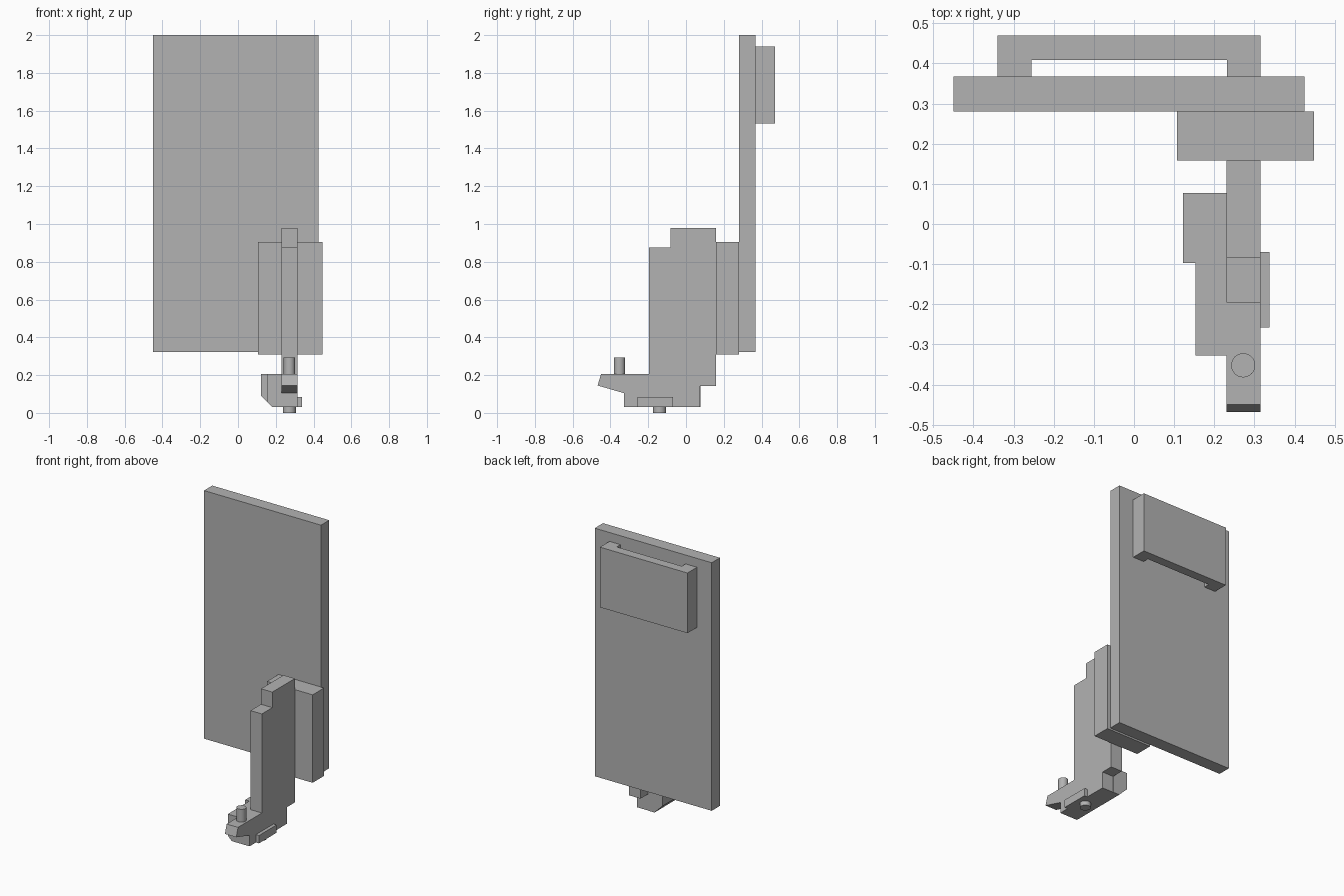
import bpy
import bmesh
from mathutils import Vector

cube = bpy.data.objects.get("Cube")
if cube:
    bpy.data.objects.remove(cube, do_unlink=True)

grey = bpy.data.materials.new("plain_grey")
grey.use_nodes = True
grey.diffuse_color = (0.45, 0.45, 0.45, 1)
grey.node_tree.nodes["Principled BSDF"].inputs["Base Color"].default_value = grey.diffuse_color


def extrude(name, profile, axis, lo, hi):
    """Extrude a 2D profile along an axis; profile holds the other two axes in order."""
    def place(a, b, t):
        co = [a, b]
        co.insert("xyz".index(axis), t)
        return Vector(co)

    bm = bmesh.new()
    face = bm.faces.new([bm.verts.new(place(a, b, lo)) for a, b in profile])
    grown = bmesh.ops.extrude_face_region(bm, geom=[face], use_keep_orig=True)
    verts = [g for g in grown["geom"] if isinstance(g, bmesh.types.BMVert)]
    bmesh.ops.translate(bm, verts=verts, vec=place(0, 0, hi - lo))
    bmesh.ops.recalc_face_normals(bm, faces=bm.faces)
    mesh = bpy.data.meshes.new(name)
    bm.to_mesh(mesh)
    bm.free()
    obj = bpy.data.objects.new(name, mesh)
    bpy.context.collection.objects.link(obj)
    mesh.materials.append(grey)
    return obj


def box(name, x, y, z):
    return extrude(name, [(x[0], y[0]), (x[1], y[0]), (x[1], y[1]), (x[0], y[1])], "z", *z)


def pin(name, x, y, radius, z):
    bpy.ops.mesh.primitive_cylinder_add(vertices=32, radius=radius, depth=z[1] - z[0],
                                        location=(x, y, sum(z) / 2))
    obj = bpy.context.object
    obj.name = name
    obj.data.materials.append(grey)
    bpy.ops.object.shade_smooth_by_angle()


# Upright panel and the block that joins it to the arm
box("panel", (-0.45, 0.425), (0.28, 0.368), (0.322, 2.0))
box("mounting_block", (0.107, 0.448), (0.158, 0.28), (0.31, 0.905))

# Grip on the back of the panel, with a shallow gap behind it
extrude("back_grip", [(-0.34, 0.368), (-0.34, 0.47), (0.315, 0.47), (0.315, 0.368),
                      (0.232, 0.368), (0.232, 0.408), (-0.255, 0.408), (-0.255, 0.368)],
        "z", 1.533, 1.94)

# Stepped arm with its foot and pointed toe
arm_x = (0.23, 0.315)
extrude("arm", [(-0.195, 0.205), (-0.195, 0.875), (-0.083, 0.875), (-0.083, 0.98),
                (0.158, 0.98), (0.158, 0.142), (0.075, 0.142), (0.075, 0.03),
                (-0.327, 0.03), (-0.327, 0.104), (-0.468, 0.145), (-0.45, 0.205)],
        "x", *arm_x)

# Side ledges sharing one chamfered underside
for name, edge, front, back in (("ledge_front", 0.153, -0.327, -0.097),
                                ("ledge_back", 0.122, -0.097, 0.077)):
    extrude(name, [(edge, 0.205), (arm_x[0], 0.205), (arm_x[0], 0.03),
                   (0.182, 0.03), (edge, 0.212 - edge)], "y", front, back)

# Low rail on the outer side of the foot
box("foot_rail", (arm_x[1], 0.338), (-0.258, -0.07), (0.03, 0.083))

# Pins above the toe and below the foot
pin("toe_pin", 0.272, -0.352, 0.03, (0.205, 0.292))
pin("foot_pin", 0.272, -0.14, 0.034, (0.0, 0.03))
